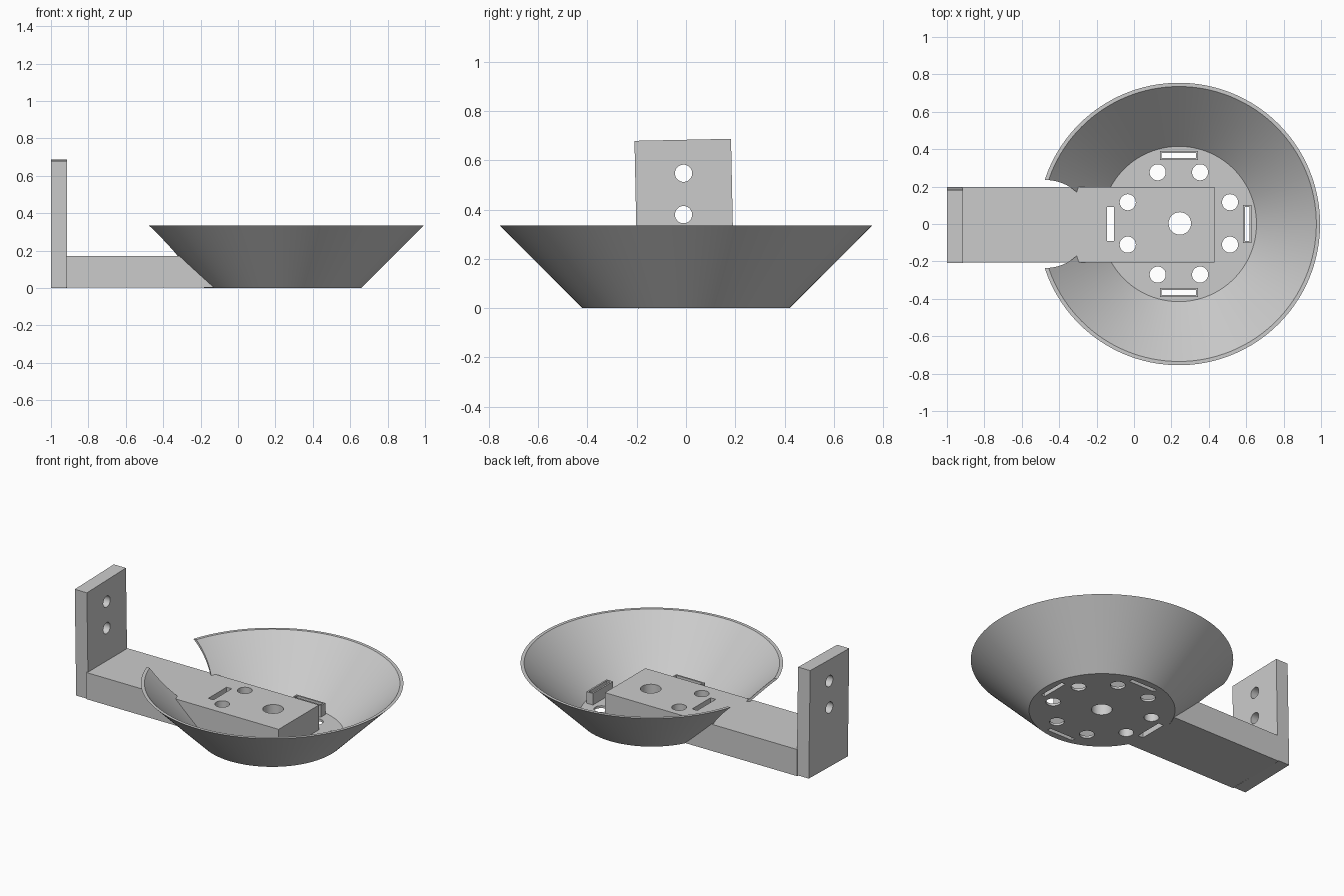
import bpy
import math
from math import cos, sin, radians
from mathutils import Vector

if "Cube" in bpy.data.objects:
    bpy.data.objects.remove(bpy.data.objects["Cube"])

grey = bpy.data.materials.new("plain_grey")
grey.use_nodes = True
colour = (0.6, 0.6, 0.6, 1)
grey.diffuse_color = colour
grey.node_tree.nodes["Principled BSDF"].inputs["Base Color"].default_value = colour

CENTRE = Vector((0.24, 0, 0))   # bowl axis
HOLE_RING, SLOT_RING = 0.296, 0.366


def box(name, low, high):
    low, high = Vector(low), Vector(high)
    bpy.ops.mesh.primitive_cube_add(size=1, location=(low + high) / 2)
    ob = bpy.context.object
    ob.name = name
    ob.scale = high - low
    bpy.ops.object.transform_apply(location=True, rotation=True, scale=True)
    ob.data.materials.append(grey)
    return ob


def drill(location, radius, depth, along_x=False, sides=48):
    bpy.ops.mesh.primitive_cylinder_add(
        vertices=sides, radius=radius, depth=depth, location=location,
        rotation=(0, radians(90) if along_x else 0, 0))
    ob = bpy.context.object
    ob.name = "cutter"
    ob.hide_render = True
    return ob


def cut(target, cutters):
    for cutter in cutters:
        mod = target.modifiers.new("cut", "BOOLEAN")
        mod.operation, mod.solver, mod.object = "DIFFERENCE", "EXACT", cutter
        bpy.context.view_layer.objects.active = target
        bpy.ops.object.modifier_apply(modifier=mod.name)


def discard(cutters):
    for cutter in cutters:
        bpy.data.objects.remove(cutter)


def smooth(ob):
    bpy.ops.object.select_all(action="DESELECT")
    ob.select_set(True)
    bpy.context.view_layer.objects.active = ob
    bpy.ops.object.shade_smooth_by_angle(angle=radians(30))


def lathe(name, profile, sides):
    # Profile starts and ends on the axis
    verts, faces = [], []
    for i in range(sides):
        a = 2 * math.pi * i / sides
        verts += [(CENTRE.x + r * cos(a), r * sin(a), z) for r, z in profile]
    n = len(profile)
    for i in range(sides):
        j = (i + 1) % sides
        faces += [(i * n + k, j * n + k, j * n + k + 1, i * n + k + 1)
                  for k in range(n - 1)]
    faces.append([i * n for i in reversed(range(sides))])
    faces.append([i * n + n - 1 for i in range(sides)])
    mesh = bpy.data.meshes.new(name)
    mesh.from_pydata(verts, [], faces)
    ob = bpy.data.objects.new(name, mesh)
    bpy.context.collection.objects.link(ob)
    mesh.materials.append(grey)
    return ob


def slot_bounds(turn, half_width, half_length, bottom, top):
    # Rectangle on the slot ring at a quarter turn
    a = turn * math.pi / 2
    mid = CENTRE + Vector((cos(a), sin(a), 0)) * SLOT_RING
    hx, hy = (half_width, half_length) if turn % 2 == 0 else (half_length, half_width)
    return (mid.x - hx, mid.y - hy, bottom), (mid.x + hx, mid.y + hy, top)


# Flared bowl with a flat floor
bowl = lathe("bowl", [(0.42, 0), (0.755, 0.335), (0.735, 0.335), (0.415, 0.015)], 128)

# Arm reaching from the wall plate to the bowl middle
arm = box("arm", (-0.92, -0.207, 0.003), (0.43, 0.199, 0.172))

# Rounded notch where the arm passes through the bowl wall
notch = [drill((-0.47, 0, 0.25), 0.235, 1, sides=64)]
cut(bowl, notch)
discard(notch)

# Drain holes and slots through the floor and arm
holes = [drill((0.245, 0.003, 0.1), 0.06, 1)]
for i in range(8):
    a = radians(22.5 + 45 * i)
    holes.append(drill(CENTRE + Vector((cos(a), sin(a), 0)) * HOLE_RING
                       + Vector((0, 0.003, 0.1)), 0.043, 1))
slots = [box("cutter", *slot_bounds(t, 0.0125 if t != 2 else 0.018, 0.092, -0.3, 0.5))
         for t in range(4)]
cut(bowl, holes + slots)
cut(arm, holes + [slots[2]])

# Raised collars around the open slots
for turn in (0, 1, 3):
    collar = box("slot_collar", *slot_bounds(turn, 0.023, 0.101, 0.008, 0.088))
    cut(collar, [slots[turn]])
discard(holes + slots)

# Upright wall plate, leaning slightly, with two screw holes
plate = box("wall_plate", (-1, -0.2, 0), (-0.915, 0.192, 0.68))
plate.rotation_euler.x = radians(1.2)
plate.location.y = 0.005
plate.location.z = 0.004
bpy.ops.object.transform_apply(location=True, rotation=True, scale=True)
screws = [drill((-0.95, -0.01, z), 0.035, 0.5, along_x=True) for z in (0.38, 0.548)]
cut(plate, screws)
discard(screws)

for part in (bowl, arm, plate):
    smooth(part)
